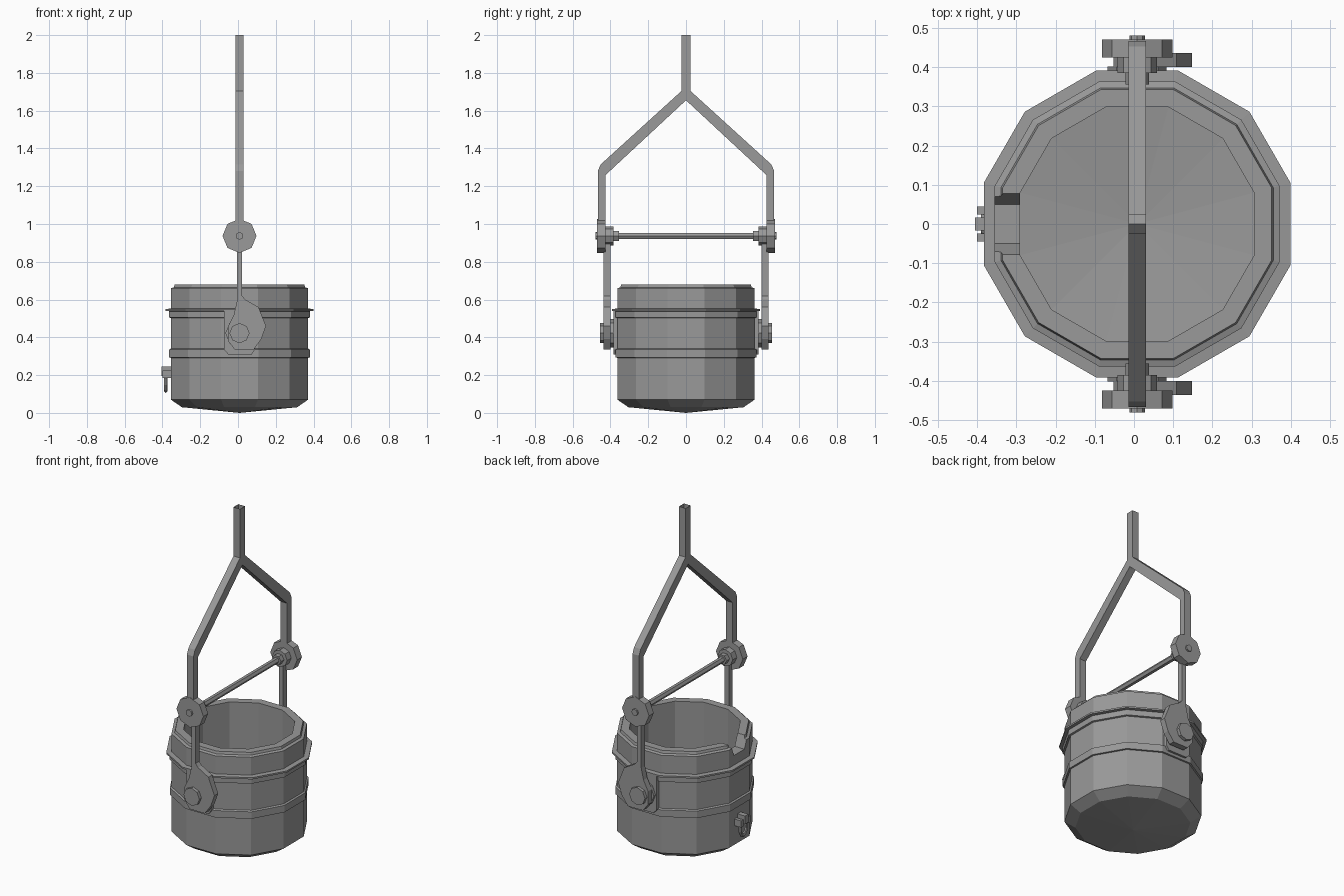
import bpy, bmesh, math
from mathutils import Matrix, Vector

cube = bpy.data.objects.get("Cube")
if cube:
    bpy.data.objects.remove(cube, do_unlink=True)

CX = 0.008            # x of the bucket and handle axis
SIDES = 12

GREY = (0.32, 0.32, 0.32, 1)
metal = bpy.data.materials.new("grey_metal")
metal.use_nodes = True
metal.diffuse_color = GREY
metal.node_tree.nodes["Principled BSDF"].inputs["Base Color"].default_value = GREY


def finish(name, bm):
    bmesh.ops.recalc_face_normals(bm, faces=bm.faces)
    mesh = bpy.data.meshes.new(name)
    bm.to_mesh(mesh)
    bm.free()
    mesh.materials.append(metal)
    ob = bpy.data.objects.new(name, mesh)
    bpy.context.collection.objects.link(ob)
    return ob


def prism(name, pts, axis, a, b, open_top=False):
    """Extrude an outline from a to b along x (outline in y,z) or y (outline in x,z)."""
    def place(t, p):
        return (t, p[0], p[1]) if axis == "x" else (p[0] + CX, t, p[1])
    bm = bmesh.new()
    lo, hi = [[bm.verts.new(place(t, p)) for p in pts] for t in (a, b)]
    bm.faces.new(lo)
    bm.faces.new(hi)
    for i in range(len(pts)):
        j = (i + 1) % len(pts)
        bm.faces.new((lo[i], lo[j], hi[j], hi[i]))
    if open_top:
        top = max(v.co.z for v in bm.verts) - 0.001
        lid = [f for f in bm.faces if all(v.co.z > top for v in f.verts)]
        bmesh.ops.delete(bm, geom=lid, context="FACES_ONLY")
    return finish(name, bm)


def disc(name, radius, z, a, b, sides=8):
    """Flat-sided disc whose axis runs along y."""
    ring = [(radius * math.cos(2 * math.pi * i / sides),
             z + radius * math.sin(2 * math.pi * i / sides)) for i in range(sides)]
    return prism(name, ring, "y", a, b)


def lathe(name, profile, closed=False):
    """Spin (apothem, z) points round the bucket axis; zero radius makes a pole."""
    bm = bmesh.new()
    rows = []
    for r, z in profile:
        if r == 0:
            rows.append([bm.verts.new((CX, 0, z))] * SIDES)
            continue
        r /= math.cos(math.pi / SIDES)
        angles = [(i + 0.5) * 2 * math.pi / SIDES for i in range(SIDES)]
        rows.append([bm.verts.new((CX + r * math.cos(t), r * math.sin(t), z)) for t in angles])
    pairs = list(zip(rows, rows[1:]))
    if closed:
        pairs.append((rows[-1], rows[0]))
    for low, high in pairs:
        for i in range(SIDES):
            j = (i + 1) % SIDES
            corners = list(dict.fromkeys((low[i], low[j], high[j], high[i])))
            bm.faces.new(corners)
    return finish(name, bm)


# Bucket shell with stepped rim and shallow conical floor
bucket = lathe("bucket_shell", [
    (0, 0), (0.305, 0.03), (0.363, 0.07), (0.363, 0.66), (0.347, 0.665),
    (0.343, 0.68), (0.298, 0.68), (0.298, 0.09), (0, 0.06)])

# Pouring notch in the rim
cutter = prism("notch_cutter", [(-0.085, 0.7), (-0.05, 0.61), (0.05, 0.61), (0.085, 0.7)],
               "x", -0.45, -0.2)
cutter.hide_render = True
cut = bucket.modifiers.new("notch", "BOOLEAN")
cut.object = cutter
cut.operation = "DIFFERENCE"
cut.solver = "EXACT"
bpy.context.view_layer.objects.active = bucket
bpy.ops.object.modifier_apply(modifier=cut.name)
bpy.data.objects.remove(cutter, do_unlink=True)

# Reinforcing bands
lathe("lower_band", [(0.355, 0.29), (0.372, 0.293), (0.372, 0.335), (0.355, 0.345)], True)
lathe("upper_band", [(0.355, 0.5), (0.373, 0.505), (0.373, 0.538), (0.391, 0.54),
                     (0.391, 0.55), (0.355, 0.553)], True)

# Forked handle with an open-ended stem
half = [(0.023, 2.0), (0.023, 1.705), (0.452, 1.315), (0.467, 1.28),
        (0.467, 0.9), (0.425, 0.9), (0.425, 1.26)]
outline = half + [(0, 1.655)] + [(-y, z) for y, z in reversed(half)]
prism("forked_handle", outline, "x", CX - 0.022, CX + 0.022, open_top=True)

# Cross rod between the two hinges
disc("cross_rod", 0.018, 0.937, -0.43, 0.43, 6)

# Hinges, side arms and pivots, the same at front and back
arm = [(-0.014, 0.93), (-0.014, 0.59), (-0.03, 0.52), (-0.06, 0.46), (-0.06, 0.38),
       (-0.025, 0.335), (0.075, 0.335), (0.115, 0.39), (0.14, 0.46), (0.1, 0.56),
       (0.03, 0.6), (0.014, 0.62), (0.014, 0.93)]
plate = [(-0.082, 0.54), (-0.082, 0.335), (-0.06, 0.31), (0.065, 0.31),
         (0.082, 0.335), (0.082, 0.54)]
for side, s in (("front", -1), ("back", 1)):
    disc(side + "_hinge_disc", 0.09, 0.937, s * 0.425, s * 0.47)
    disc(side + "_hinge_bolt", 0.02, 0.937, s * 0.465, s * 0.48)
    disc(side + "_hinge_hub", 0.05, 0.937, s * 0.385, s * 0.43)
    disc(side + "_rod_nut", 0.03, 0.937, s * 0.355, s * 0.388, 6)
    prism(side + "_side_arm", arm, "y", s * 0.4, s * 0.436)
    prism(side + "_pivot_plate", plate, "y", s * 0.355, s * 0.385)
    disc(side + "_pivot_washer", 0.075, 0.422, s * 0.38, s * 0.402)
    disc(side + "_pivot_nut", 0.053, 0.422, s * 0.43, s * 0.455)

# Small hanging ring on the side of the bucket
bpy.ops.mesh.primitive_torus_add(major_segments=10, minor_segments=5, major_radius=0.032,
                                 minor_radius=0.009, location=(-0.382, 0, 0.165),
                                 rotation=(0, math.pi / 2, 0))
ring = bpy.context.object
ring.name = "tilting_ring"
ring.scale = (1.45, 1, 1)
ring.data.materials.append(metal)


def block(name, x0, x1, y0, y1, z0, z1):
    return prism(name, [(y0, z0), (y1, z0), (y1, z1), (y0, z1)], "x", x0, x1)


block("ring_bracket", -0.405, -0.35, -0.016, 0.016, 0.195, 0.245)
for side, s in (("front", -1), ("back", 1)):
    y = sorted((s * 0.024, s * 0.045))
    block(side + "_ring_lug", -0.4, -0.35, y[0], y[1], 0.185, 0.225)
